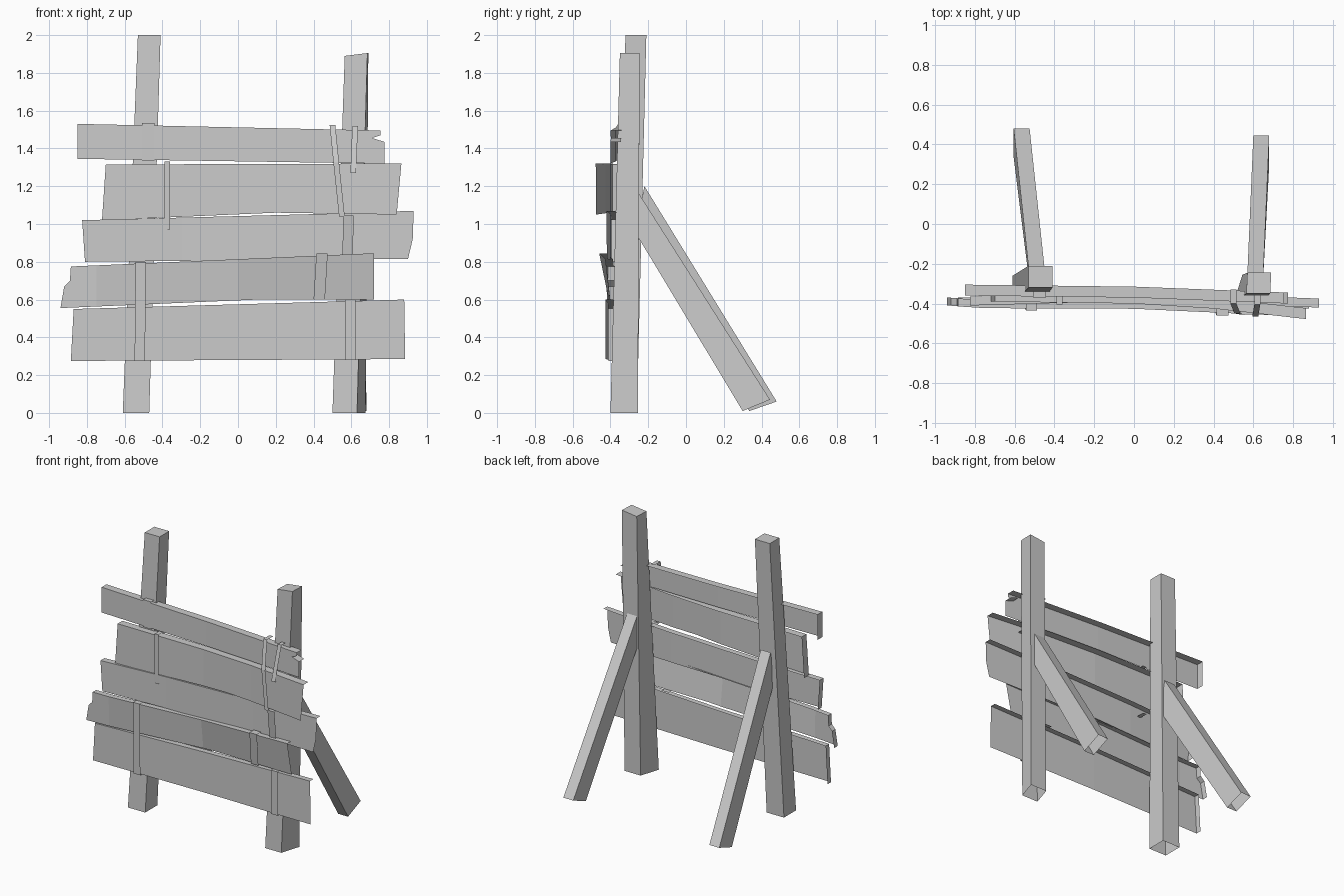
import bpy, bmesh
from mathutils import Vector

old = bpy.data.objects.get("Cube")
if old:
    bpy.data.objects.remove(old, do_unlink=True)

grey = bpy.data.materials.new("weathered_grey")
grey.use_nodes = True
colour = (0.6, 0.6, 0.6, 1)
grey.diffuse_color = colour
grey.node_tree.nodes["Principled BSDF"].inputs["Base Color"].default_value = colour


def finish(name, bm):
    mesh = bpy.data.meshes.new(name)
    bm.to_mesh(mesh)
    bm.free()
    mesh.materials.append(grey)
    bpy.context.collection.objects.link(bpy.data.objects.new(name, mesh))


def beam(name, start, end):
    """Four-sided bar between two corner loops, open at its foot."""
    bm = bmesh.new()
    a = [bm.verts.new(p) for p in start]
    b = [bm.verts.new(p) for p in end]
    foot = bm.faces.new(a)
    bm.faces.new(b)
    for i in range(4):
        j = (i + 1) % 4
        bm.faces.new((a[i], a[j], b[j], b[i]))
    bmesh.ops.recalc_face_normals(bm, faces=bm.faces)
    bm.faces.remove(foot)
    finish(name, bm)


def rect(x0, x1, y0, y1, z, skew=0):
    return [(x0, y0, z), (x1, y0, z), (x1 + skew, y1, z), (x0 + skew, y1, z)]


def bend(curve, x):
    """Front depth of a board along its length."""
    for (xa, ya), (xb, yb) in zip(curve, curve[1:]):
        if x <= xb:
            break
    return ya + (yb - ya) * (x - xa) / (xb - xa)


def plank(name, outline, curve, thick, tilt=0):
    """Board shell: front, top edge and right end only, cut and warped."""
    bm = bmesh.new()
    face = bm.faces.new([bm.verts.new((x, 0, z)) for x, z in outline])
    new = bmesh.ops.extrude_face_region(bm, geom=[face], use_keep_orig=True)["geom"]
    for v in new:
        if isinstance(v, bmesh.types.BMVert):
            v.co.y = thick
    bmesh.ops.recalc_face_normals(bm, faces=bm.faces)
    bm.normal_update()
    hidden = [f for f in bm.faces
              if f.normal.y > 0.5 or f.normal.x > 0.3 or f.normal.z < -0.5]
    bmesh.ops.delete(bm, geom=hidden, context='FACES')
    for x, _ in curve[1:-1]:
        bmesh.ops.bisect_plane(bm, geom=bm.verts[:] + bm.edges[:] + bm.faces[:],
                               plane_co=(x, 0, 0), plane_no=(1, 0, 0))
    mid = sum(z for _, z in outline) / len(outline)
    for v in bm.verts:
        v.co.y += bend(curve, v.co.x) - tilt * (v.co.z - mid) * (v.co.x + 1)
    finish(name, bm)


def strap(name, points, width, hook=0.07):
    """Thin band down the board fronts, folded back at both ends."""
    bm = bmesh.new()
    path = [Vector(p) for p in points]
    back = Vector((0, hook, 0))
    path = [path[0] + back] + path + [path[-1] + back]
    side = Vector((width / 2, 0, 0))
    rows = [(bm.verts.new(p - side), bm.verts.new(p + side)) for p in path]
    faces = [bm.faces.new((r[0], r[1], s[1], s[0])) for r, s in zip(rows, rows[1:])]
    bmesh.ops.solidify(bm, geom=faces, thickness=0.007)
    bmesh.ops.recalc_face_normals(bm, faces=bm.faces)
    finish(name, bm)


# Upright posts
beam("right_post", rect(-0.61, -0.47, -0.4, -0.26, 0), rect(-0.53, -0.41, -0.32, -0.21, 2))
beam("left_post", rect(0.5, 0.63, -0.4, -0.255, 0, 0.045),
     [(0.565, -0.35, 1.89), (0.685, -0.35, 1.905), (0.69, -0.245, 1.905), (0.57, -0.245, 1.89)])

# Rear braces
for name, xb, xt, dy, dz in (("right_brace", -0.605, -0.53, 0.035, 0.03),
                             ("left_brace", 0.6, 0.57, 0, 0)):
    low = [(0.30 + dy, 0.01), (0.445 + dy, 0.07 - dz / 3)]
    high = [(-0.265, 0.95 + dz), (-0.255 + dy, 1.17 + dz)]
    loops = []
    for (p, q), x in ((low, xb), (high, xt)):
        loops.append([(x, *p), (x + 0.08, *p), (x + 0.08, *q), (x, *q)])
    beam(name, *loops)

# Boards, top to bottom
plank("top_board",
      [(-0.85, 1.345), (0.775, 1.32), (0.775, 1.435), (0.71, 1.455),
       (0.755, 1.47), (0.755, 1.495), (-0.85, 1.53)],
      [(-0.85, -0.36), (0, -0.37), (0.775, -0.4)], 0.055)
plank("upper_board",
      [(-0.72, 1.02), (0.2, 1.06), (0.84, 1.05), (0.865, 1.32), (-0.7, 1.315)],
      [(-0.72, -0.39), (0, -0.4), (0.4, -0.425), (0.865, -0.478)], 0.055)
plank("middle_board",
      [(-0.81, 0.8), (0.9, 0.815), (0.925, 0.92), (0.93, 1.07), (0.5, 1.055), (-0.825, 1.02)],
      [(-0.83, -0.41), (-0.3, -0.395), (0.4, -0.4), (0.93, -0.42)], 0.045)
plank("lower_board",
      [(-0.94, 0.555), (0.1, 0.6), (0.72, 0.6), (0.72, 0.845), (-0.885, 0.775),
       (-0.89, 0.7), (-0.92, 0.67)],
      [(-0.94, -0.41), (-0.75, -0.42), (0, -0.41), (0.72, -0.425)], 0.04, 0.12)
plank("bottom_board",
      [(-0.885, 0.275), (0.885, 0.285), (0.88, 0.6), (-0.87, 0.55)],
      [(-0.885, -0.41), (0, -0.41), (0.885, -0.425)], 0.04)

# Binding straps
strap("top_right_strap", [(-0.475, -0.37, 1.335), (-0.475, -0.37, 1.535)], 0.065)
strap("upper_right_strap", [(-0.375, -0.405, 0.97), (-0.375, -0.405, 1.33)], 0.03)
strap("slanted_strap",
      [(0.55, -0.455, 1.04), (0.52, -0.45, 1.325), (0.5, -0.4, 1.525)], 0.03)
strap("top_left_strap", [(0.61, -0.465, 1.27), (0.62, -0.405, 1.52)], 0.03)
strap("middle_left_strap", [(0.58, -0.425, 0.82), (0.585, -0.455, 1.045)], 0.055)
strap("lower_left_strap", [(0.43, -0.422, 0.6), (0.445, -0.46, 0.845)], 0.06, 0.05)
strap("lower_right_strap", [(-0.52, -0.425, 0.275), (-0.515, -0.435, 0.8)], 0.055)
strap("bottom_left_strap", [(0.595, -0.43, 0.28), (0.595, -0.43, 0.6)], 0.055)
